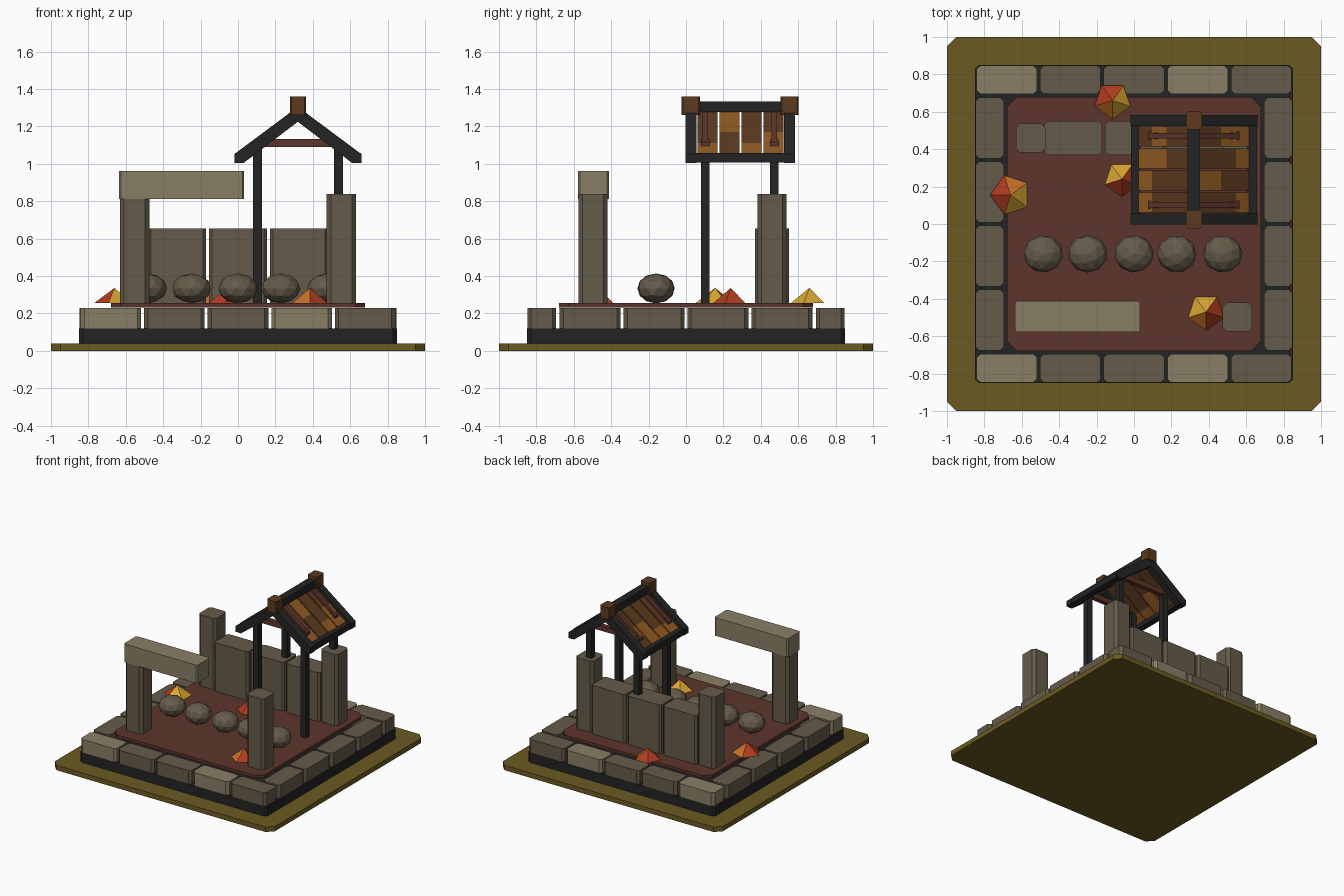
import bpy, bmesh, math, random
from mathutils import Matrix, Vector

if "Cube" in bpy.data.objects:
    bpy.data.objects.remove(bpy.data.objects["Cube"])

random.seed(4)


def mat(name, hexcol):
    c = [int(hexcol[i:i + 2], 16) / 255 for i in (0, 2, 4)]
    lin = [v / 12.92 if v <= 0.04045 else ((v + 0.055) / 1.055) ** 2.4 for v in c]
    m = bpy.data.materials.new(name)
    m.diffuse_color = (*lin, 1)
    m.use_nodes = True
    m.node_tree.nodes["Principled BSDF"].inputs["Base Color"].default_value = m.diffuse_color
    return m


EARTH = mat("olive earth", "6C5A22")
DARK = mat("charcoal", "242424")
STONE = mat("grey brown stone", "655B4A")
PALE = mat("pale stone", "8A7F66")
CLAY = mat("dark red clay", "5C352C")
BROWN = mat("brown wood", "5C3A1E")
ORANGE = mat("orange wood", "925A22")
RED = mat("ember red", "B03C20")
AMBER = mat("ember orange", "C87028")
YELLOW = mat("ember yellow", "D8A632")


def finish(name, bm, *mats):
    bmesh.ops.recalc_face_normals(bm, faces=bm.faces)
    me = bpy.data.meshes.new(name)
    bm.to_mesh(me)
    bm.free()
    for m in mats:
        me.materials.append(m)
    ob = bpy.data.objects.new(name, me)
    bpy.context.collection.objects.link(ob)
    return ob


def extrude(name, pts, vec, m):
    """Extrude a closed 3D outline along vec."""
    bm = bmesh.new()
    lo = [bm.verts.new(p) for p in pts]
    hi = [bm.verts.new(Vector(p) + Vector(vec)) for p in pts]
    bm.faces.new(lo)
    bm.faces.new(hi)
    n = len(pts)
    for i in range(n):
        bm.faces.new((lo[i], lo[(i + 1) % n], hi[(i + 1) % n], hi[i]))
    return finish(name, bm, m)


def block(name, x0, x1, y0, y1, z0, z1, m, c=0.0):
    """Box with optional chamfered vertical edges."""
    if c:
        p = [(x0 + c, y0), (x1 - c, y0), (x1, y0 + c), (x1, y1 - c),
             (x1 - c, y1), (x0 + c, y1), (x0, y1 - c), (x0, y0 + c)]
    else:
        p = [(x0, y0), (x1, y0), (x1, y1), (x0, y1)]
    return extrude(name, [(x, y, z0) for x, y in p], (0, 0, z1 - z0), m)


# Ground plate, foundation and floor slab
block("ground_plate", -1, 1, -1, 1, 0, 0.04, EARTH, 0.05)
block("foundation", -0.85, 0.85, -0.85, 0.85, 0.04, 0.12, DARK, 0.02)
block("floor_slab", -0.68, 0.68, -0.68, 0.68, 0.232, 0.255, CLAY, 0.055)

# Rim stones: five along front and back, four along each side
for s, side in ((-1, "front"), (1, "back")):
    for i in range(5):
        cx = -0.68 + 0.34 * i
        ya, yb = sorted((s * 0.695, s * 0.848))
        block(f"{side}_rim_stone_{i + 1}", cx - 0.162, cx + 0.162, ya, yb, 0.12, 0.23,
              PALE if i in (0, 3) else STONE, 0.02)
for s, side in ((-1, "left"), (1, "right")):
    for i in range(4):
        cy = -0.513 + 0.342 * i
        xa, xb = sorted((s * 0.695, s * 0.848))
        block(f"{side}_rim_stone_{i + 1}", xa, xb, cy - 0.163, cy + 0.163, 0.12, 0.23, STONE, 0.02)

# Corner pillars, broken lintel and back wall slabs
for side, sx in (("left", -1), ("right", 1)):
    for face, cy in (("front", -0.497), ("back", 0.46)):
        cx = sx * 0.553
        block(f"{face}_{side}_pillar", cx - 0.079, cx + 0.079, cy - 0.078, cy + 0.078,
              0.255, 0.84, STONE, 0.022)
block("lintel", -0.635, 0.033, -0.578, -0.413, 0.813, 0.962, PALE, 0.01)
for i in range(3):
    cx = -0.325 + 0.325 * i
    block(f"back_wall_slab_{i + 1}", cx - 0.154, cx + 0.154, 0.37, 0.55, 0.255, 0.655, STONE, 0.015)

# Row of faceted boulders
for i, x in enumerate((-0.485, -0.248, 0.0, 0.228, 0.475)):
    bm = bmesh.new()
    bmesh.ops.create_icosphere(bm, subdivisions=2, radius=1)
    bmesh.ops.transform(bm, verts=bm.verts, matrix=Matrix.Translation((x, -0.16, 0.334))
                        @ Matrix.Diagonal((0.106, 0.1, 0.08, 1))
                        @ Matrix.Rotation(random.uniform(0, 6), 4, "Z"))
    finish(f"boulder_{i + 1}", bm, STONE)

# Ember heaps: five-sided pyramids, one colour per side
embers = {"R": 0, "O": 1, "Y": 2}
for i, (x, y, r, phase, sides) in enumerate((
        (-0.115, 0.66, 0.1, 270, "YYRRO"), (-0.66, 0.155, 0.11, 180, "RYYOR"),
        (-0.065, 0.24, 0.095, 270, "RRYYR"), (0.385, -0.47, 0.1, 270, "RRYYO"))):
    bm = bmesh.new()
    ring = [bm.verts.new((x + r * math.cos(math.radians(phase + 72 * k)),
                          y + r * math.sin(math.radians(phase + 72 * k)), 0.255)) for k in range(5)]
    apex = bm.verts.new((x, y, 0.337))
    bm.faces.new(ring[::-1])
    for k, col in enumerate(sides):
        bm.faces.new((ring[k], ring[(k + 1) % 5], apex)).material_index = embers[col]
    finish(f"ember_heap_{i + 1}", bm, RED, AMBER, YELLOW)

# Canopy posts and tie beams
for j, y in enumerate((0.103, 0.472)):
    for i, x in enumerate((0.105, 0.538)):
        block(f"canopy_post_{2 * j + i + 1}", x - 0.024, x + 0.024, y - 0.023, y + 0.023, 0.255, 1.1, DARK)
    block(f"tie_beam_{j + 1}", 0.11, 0.53, y - 0.018, y + 0.018, 1.09, 1.132, CLAY)

# Gable frames, eave beams, ridge beam and ridge caps
RX = 0.32
half = [(-0.34, 1.052), (-0.34, 1.005), (-0.29, 1.005)]
gable = half + [(0, 1.225)] + [(-x, z) for x, z in half[::-1]] + [(0, 1.305)]
for i, y in enumerate((-0.003, 0.524)):
    extrude(f"gable_frame_{i + 1}", [(RX + x, y, z) for x, z in gable], (0, 0.06, 0), DARK)
    block(f"ridge_cap_{i + 1}", RX - 0.043, RX + 0.043, y - 0.02, y + 0.078, 1.262, 1.36, BROWN, 0.008)
for s, side in ((-1, "left"), (1, "right")):
    xa, xb = sorted((RX + s * 0.285, RX + s * 0.337))
    block(f"{side}_eave_beam", xa, xb, 0.057, 0.524, 1.007, 1.058, DARK)
block("ridge_beam", RX - 0.033, RX + 0.033, 0.057, 0.524, 1.278, 1.334, DARK)


def slope_plate(name, s, d0, d1, y0, y1, lift, t, m):
    """Plate lying on the roof slope, from d0 to d1 out from the ridge."""
    z = lambda d: 1.262 - 0.74 * d + lift
    pts = [(RX + s * d0, y0, z(d0)), (RX + s * d1, y0, z(d1)),
           (RX + s * d1, y0, z(d1) + t), (RX + s * d0, y0, z(d0) + t)]
    extrude(name, pts, (0, y1 - y0, 0), m)


# Roof planks, three tiles each, with straps on top
rows = (0.0, 0.145, 0.225, 0.3)
pattern = {-1: ("BBO", "BBO", "BOO", "BOB"), 1: ("BBO", "OBB", "BBO", "BOO")}
for s, side in ((-1, "left"), (1, "right")):
    for b in range(4):
        y0 = 0.057 + b * 0.1175
        for r in range(3):
            slope_plate(f"{side}_roof_plank_{b + 1}_{r + 1}", s, rows[r], rows[r + 1],
                        y0 + 0.005, y0 + 0.1125, -0.01, 0.025,
                        ORANGE if pattern[s][b][r] == "O" else BROWN)
    for j, y in enumerate((0.103, 0.472)):
        slope_plate(f"{side}_roof_strap_{j + 1}", s, 0.0, 0.235, y - 0.014, y + 0.014, 0.015, 0.018, CLAY)
        slope_plate(f"{side}_strap_end_{j + 1}", s, 0.228, 0.245, y - 0.023, y + 0.023, 0.015, 0.022, CLAY)
